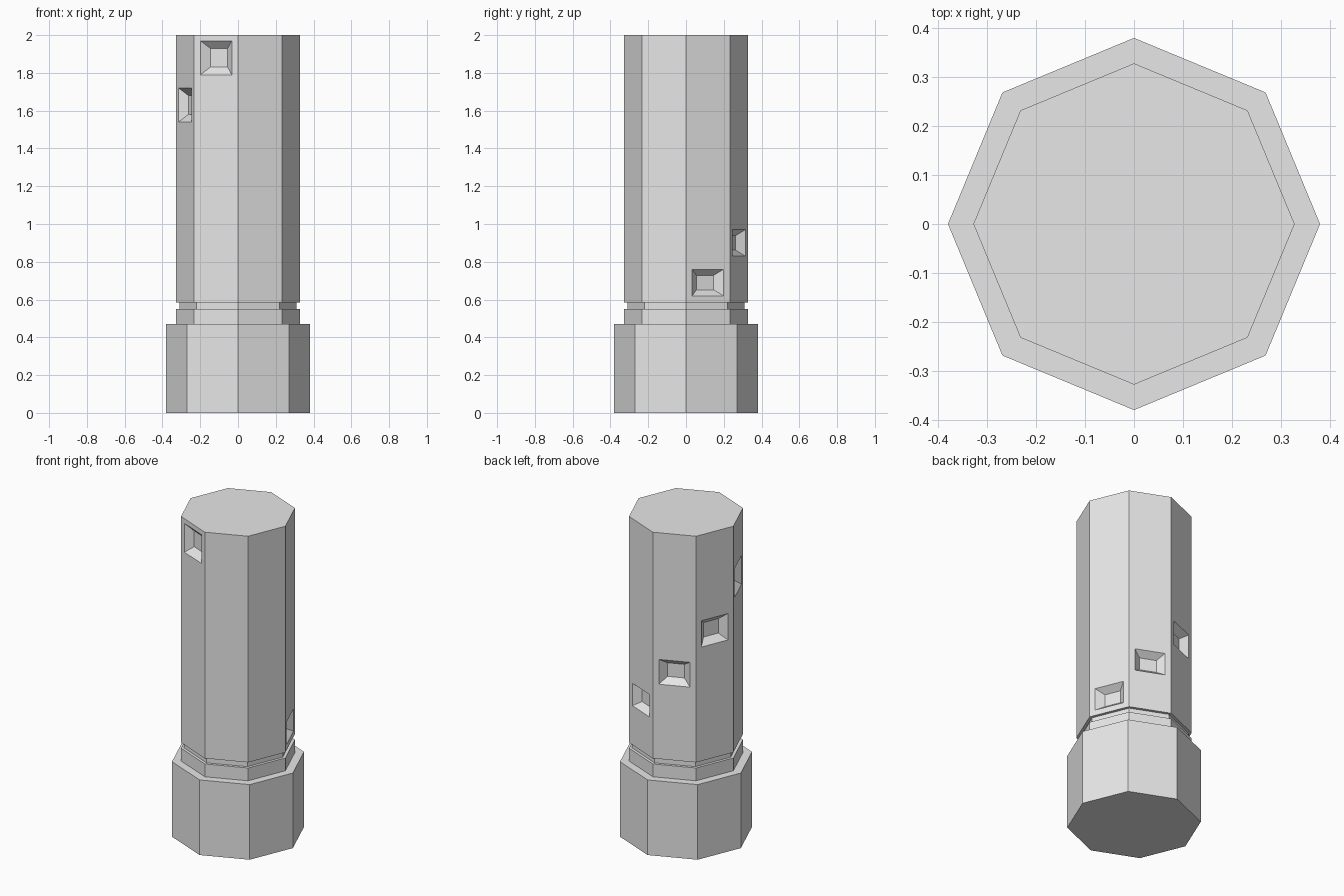
import bpy
import bmesh
from math import cos, radians
from mathutils import Matrix

if "Cube" in bpy.data.objects:
    bpy.data.objects.remove(bpy.data.objects["Cube"], do_unlink=True)

SIDES = 8
SHAFT_RADIUS = 0.328

stone = bpy.data.materials.new("light_grey_stone")
stone.use_nodes = True
grey = (0.8, 0.8, 0.8, 1)
stone.diffuse_color = grey
stone.node_tree.nodes["Principled BSDF"].inputs["Base Color"].default_value = grey


def make_object(name, bm):
    bmesh.ops.recalc_face_normals(bm, faces=bm.faces)
    mesh = bpy.data.meshes.new(name)
    bm.to_mesh(mesh)
    bm.free()
    mesh.materials.append(stone)
    obj = bpy.data.objects.new(name, mesh)
    bpy.context.collection.objects.link(obj)
    return obj


def prism(name, radius, low, high):
    """Octagonal prism with a corner on each axis."""
    bm = bmesh.new()
    ring = [bm.verts.new(Matrix.Rotation(radians(i * 360 / SIDES), 3, "Z") @
                         Matrix.Translation((radius, 0, low)).translation)
            for i in range(SIDES)]
    bottom = bm.faces.new(ring)
    top = bmesh.ops.extrude_face_region(bm, geom=[bottom], use_keep_orig=True)
    moved = [v for v in top["geom"] if isinstance(v, bmesh.types.BMVert)]
    bmesh.ops.translate(bm, verts=moved, vec=(0, 0, high - low))
    return make_object(name, bm)


# Stacked tower sections
prism("base", 0.38, 0, 0.47)
prism("collar", SHAFT_RADIUS, 0.47, 0.55)
prism("neck_groove", 0.31, 0.55, 0.585)
shaft = prism("shaft", SHAFT_RADIUS, 0.585, 2)

# Tapered window recesses winding up the shaft: (height of centre, opening height)
windows = [(0.69, 0.14), (0.9, 0.14), (1.13, 0.155),
           (1.38, 0.165), (1.63, 0.18), (1.88, 0.18)]
WIDTH, DEPTH, TAPER, LIP = 0.18, 0.04, 0.55, 0.01
apothem = SHAFT_RADIUS * cos(radians(180 / SIDES))

bm = bmesh.new()
for i, (z, height) in enumerate(windows):
    turn = Matrix.Rotation(radians((i + 0.5) * 360 / SIDES), 4, "Z")
    place = turn @ Matrix.Translation((apothem, 0, z))
    cube = bmesh.ops.create_cube(bm, size=1)["verts"]
    for v in cube:
        # Inner end shrinks; outer end continues the slope past the wall
        if v.co.x < 0:
            x, scale = -DEPTH, TAPER
        else:
            x, scale = LIP, 1 + (1 - TAPER) * LIP / DEPTH
        v.co = (x, v.co.y * WIDTH * scale, v.co.z * height * scale)
    bmesh.ops.transform(bm, matrix=place, verts=cube)
cutter = make_object("window_cutter", bm)
cutter.hide_render = True

# Cut the recesses and discard the helper
cut = shaft.modifiers.new("window_recesses", "BOOLEAN")
cut.operation = "DIFFERENCE"
cut.solver = "EXACT"
cut.object = cutter
bpy.context.view_layer.objects.active = shaft
shaft.select_set(True)
bpy.ops.object.modifier_apply(modifier=cut.name)
bpy.data.objects.remove(cutter, do_unlink=True)
